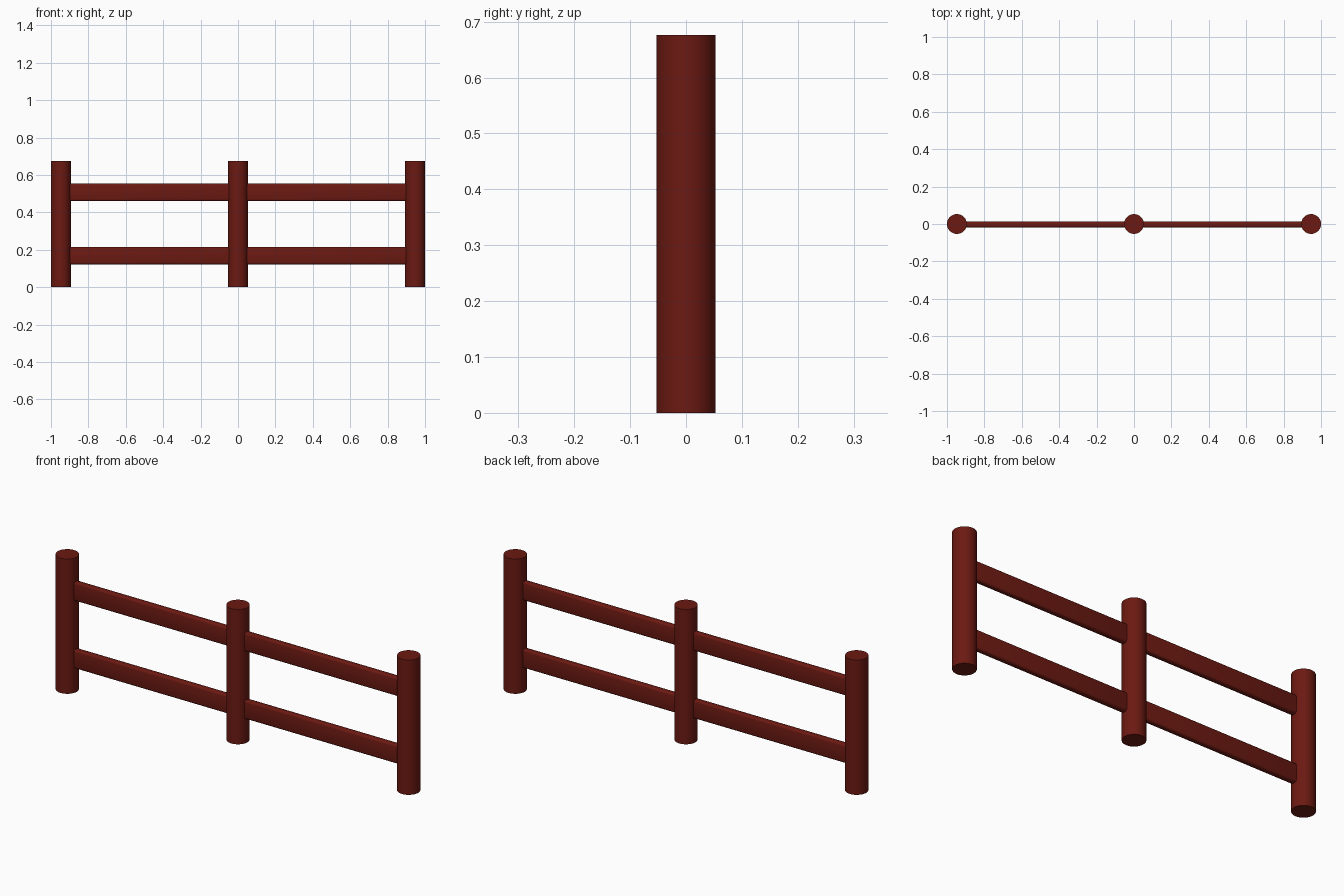
import bpy
import math

if "Cube" in bpy.data.objects:
    bpy.data.objects.remove(bpy.data.objects["Cube"])

paint = bpy.data.materials.new("dark_red_paint")
paint.diffuse_color = (0.15, 0.010, 0.006, 1)
paint.use_nodes = True
paint.node_tree.nodes["Principled BSDF"].inputs["Base Color"].default_value = paint.diffuse_color

POST_R, POST_H = 0.053, 0.676
POST_X = 1 - POST_R


def finish(obj, name):
    obj.name = name
    obj.data.materials.append(paint)
    bpy.ops.object.shade_smooth_by_angle(angle=math.radians(35))


def post(name, x):
    bpy.ops.mesh.primitive_cylinder_add(vertices=32, radius=POST_R, depth=POST_H,
                                        location=(x, 0, POST_H / 2))
    finish(bpy.context.object, name)


def rail(name, x, z):
    bpy.ops.mesh.primitive_cube_add(size=1, location=(x, -0.003, z))
    obj = bpy.context.object
    obj.scale = (POST_X, 0.032, 0.094)
    bpy.ops.object.transform_apply(location=False, rotation=False, scale=True)
    bevel = obj.modifiers.new("rounded_edges", 'BEVEL')
    bevel.width = 0.01
    bevel.segments = 3
    bpy.ops.object.modifier_apply(modifier=bevel.name)
    finish(obj, name)


# Round upright posts
for side, x in (("left", -POST_X), ("middle", 0), ("right", POST_X)):
    post(side + "_post", x)

# Two rounded planks spanning each bay, ends buried in the posts
for side, x in (("left", -POST_X / 2), ("right", POST_X / 2)):
    for level, z in (("lower", 0.169), ("upper", 0.508)):
        rail(f"{side}_{level}_rail", x, z)
